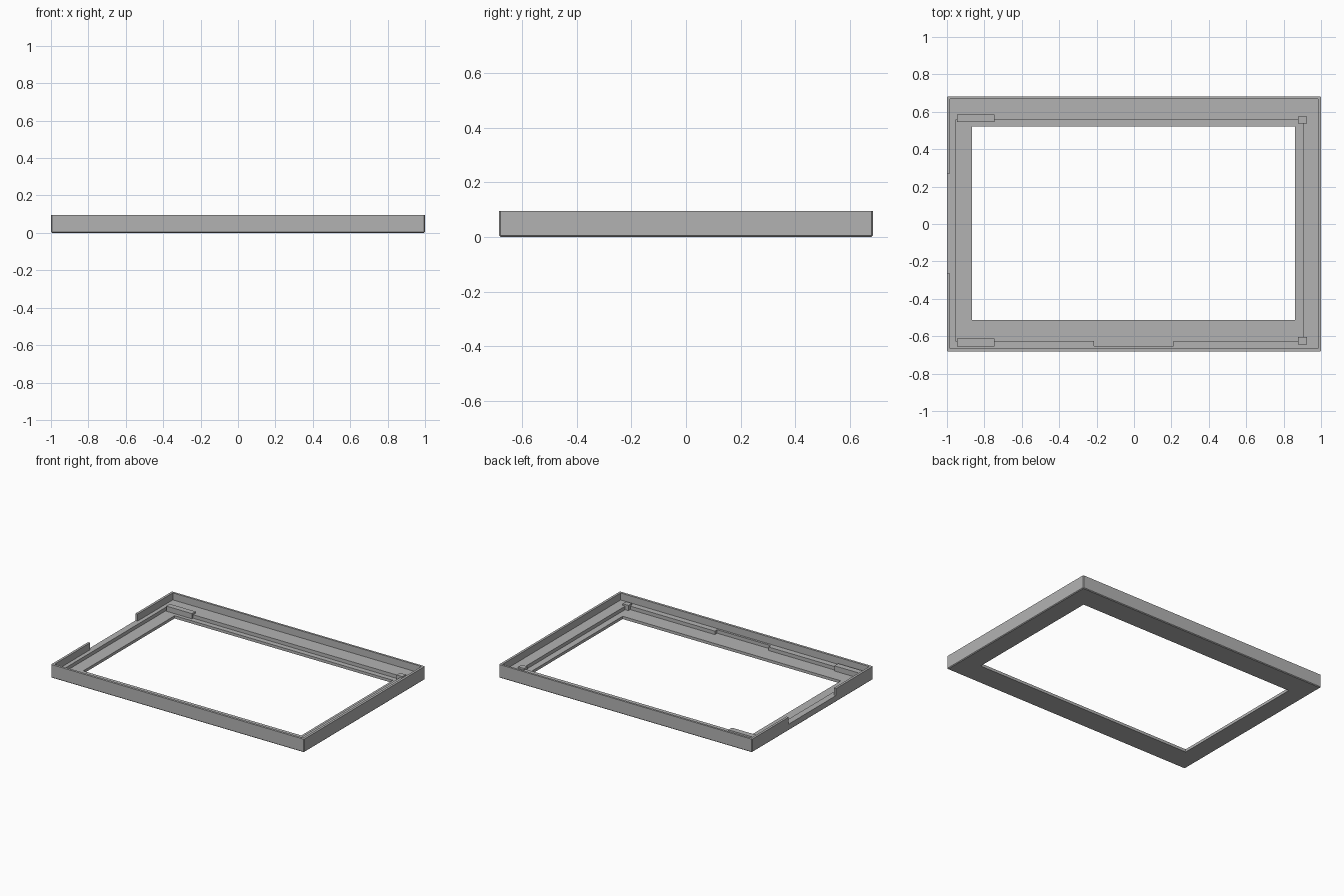
import bpy, bmesh

if "Cube" in bpy.data.objects:
    bpy.data.objects.remove(bpy.data.objects["Cube"])

grey = bpy.data.materials.new("plain grey")
grey.diffuse_color = (0.45, 0.45, 0.45, 1)
grey.use_nodes = True
grey.node_tree.nodes["Principled BSDF"].inputs["Base Color"].default_value = grey.diffuse_color

FLOOR, LEDGE, TOP = 0.02, 0.045, 0.095


def box(name, x0, x1, y0, y1, z0, z1):
    """Axis-aligned box given by its limits."""
    bm = bmesh.new()
    bmesh.ops.create_cube(bm, size=1)
    for v in bm.verts:
        v.co = (x1 if v.co.x > 0 else x0,
                y1 if v.co.y > 0 else y0,
                z1 if v.co.z > 0 else z0)
    me = bpy.data.meshes.new(name)
    bm.to_mesh(me)
    bm.free()
    me.materials.append(grey)
    ob = bpy.data.objects.new(name, me)
    bpy.context.collection.objects.link(ob)
    return ob


# Tray body with softened outer edges
frame = box("frame", -1, 1, -0.683, 0.683, 0, TOP)
bm = bmesh.new()
bm.from_mesh(frame.data)
edges = [e for e in bm.edges if min(v.co.z for v in e.verts) < 0.01]
bmesh.ops.bevel(bm, geom=edges, offset=0.005, segments=1, affect='EDGES')
bm.to_mesh(frame.data)
bm.free()

# Cavity, sunken floor, front pocket, window opening and left wall gap
cuts = [
    ("cavity", -0.983, 0.983, -0.666, 0.668, LEDGE, 0.2),
    ("sunken_floor", -0.955, 0.905, -0.625, 0.557, FLOOR, 0.15),
    ("front_pocket", -0.215, 0.21, -0.651, -0.6, FLOOR, 0.16),
    ("window_opening", -0.865, 0.86, -0.513, 0.52, -0.1, 0.17),
    ("left_gap", -1.1, -0.97, -0.265, 0.27, LEDGE, 0.18),
]
bpy.context.view_layer.objects.active = frame
for name, *limits in cuts:
    cutter = box(name + "_cutter", *limits)
    mod = frame.modifiers.new(name, 'BOOLEAN')
    mod.operation = 'DIFFERENCE'
    mod.solver = 'EXACT'
    mod.object = cutter
    bpy.ops.object.modifier_apply(modifier=name)
    bpy.data.objects.remove(cutter)

# Corner pads: long ones on the left, small ones on the right
for side, y0, y1 in (("back", 0.545, 0.585), ("front", -0.655, -0.613)):
    box(side + "_long_pad", -0.947, -0.745, y0, y1, FLOOR - 0.005, 0.057)
for side, y0, y1 in (("back", 0.536, 0.574), ("front", -0.645, -0.605)):
    box(side + "_small_pad", 0.878, 0.925, y0, y1, FLOOR - 0.005, 0.057)
